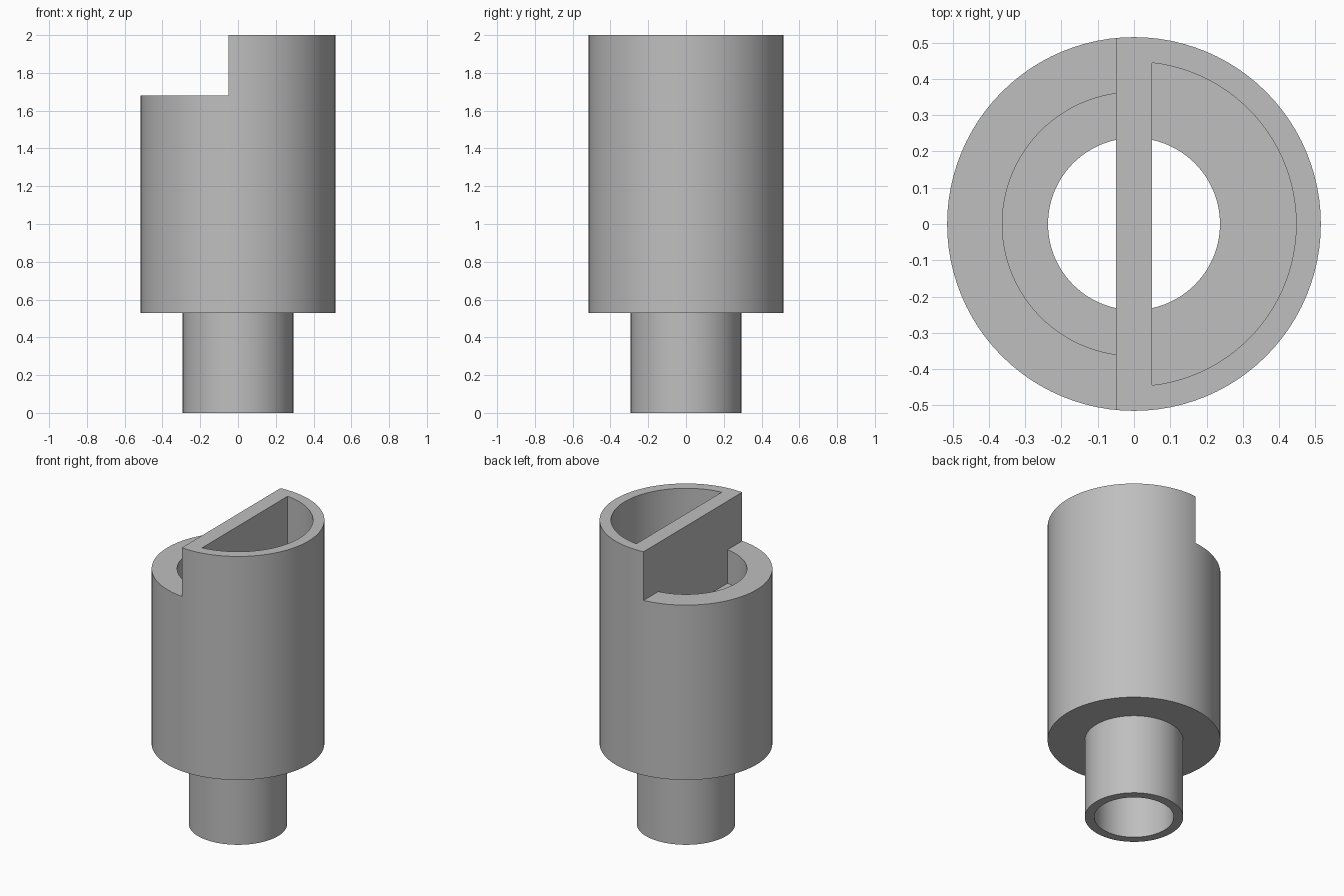
import bpy, bmesh, math

cube = bpy.data.objects.get("Cube")
if cube:
    bpy.data.objects.remove(cube, do_unlink=True)

grey = bpy.data.materials.new("plain grey")
grey.use_nodes = True
COLOUR = (0.52, 0.52, 0.52, 1)
grey.diffuse_color = COLOUR
grey.node_tree.nodes["Principled BSDF"].inputs["Base Color"].default_value = COLOUR

SEGMENTS = 96
WEB = 0.05      # half thickness of the dividing wall
FLOOR = 1.46    # floor of both chambers


def prism(name, outline, z0, z1):
    """Upright solid with the given outline."""
    bm = bmesh.new()
    face = bm.faces.new([bm.verts.new((x, y, z0)) for x, y in outline])
    top = bmesh.ops.extrude_face_region(bm, geom=[face])["geom"]
    verts = [v for v in top if isinstance(v, bmesh.types.BMVert)]
    bmesh.ops.translate(bm, verts=verts, vec=(0, 0, z1 - z0))
    bmesh.ops.recalc_face_normals(bm, faces=bm.faces[:])
    mesh = bpy.data.meshes.new(name)
    bm.to_mesh(mesh)
    bm.free()
    mesh.materials.append(grey)
    ob = bpy.data.objects.new(name, mesh)
    bpy.context.collection.objects.link(ob)
    return ob


def circle(r):
    return [(r * math.cos(a), r * math.sin(a))
            for a in (math.tau * i / SEGMENTS for i in range(SEGMENTS))]


def half_disc(r, side):
    """Disc segment lying beyond the dividing wall on one side."""
    limit = math.acos(WEB / r)
    n = SEGMENTS // 2
    angles = [-limit + 2 * limit * i / n for i in range(n + 1)]
    return [(side * r * math.cos(a), r * math.sin(a)) for a in angles]


def combine(target, tool, operation):
    """Apply a boolean and remove the tool."""
    mod = target.modifiers.new("boolean", "BOOLEAN")
    mod.operation, mod.object, mod.solver = operation, tool, "EXACT"
    bpy.context.view_layer.objects.active = target
    bpy.ops.object.modifier_apply(modifier=mod.name)
    bpy.data.objects.remove(tool, do_unlink=True)


# Wide body with a narrower stem below
body = prism("stepped_sleeve", circle(0.515), 0.53, 2.0)
combine(body, prism("stem", circle(0.293), 0, 0.8), "UNION")

# Notch that lowers one half of the rim
notch = [(-1, -1), (-WEB, -1), (-WEB, 1), (-1, 1)]
combine(body, prism("notch", notch, 1.68, 2.3), "DIFFERENCE")

# Chambers on either side of the dividing wall
for side, radius in ((-1, 0.363), (1, 0.447)):
    combine(body, prism("chamber", half_disc(radius, side), FLOOR, 2.3), "DIFFERENCE")

# Bore through the stem, opening into both chambers
combine(body, prism("bore", circle(0.237), -0.2, FLOOR + 0.001), "DIFFERENCE")

# Smooth round walls, sharp rims
bpy.ops.object.select_all(action="DESELECT")
body.select_set(True)
bpy.context.view_layer.objects.active = body
bpy.ops.object.shade_smooth_by_angle(angle=math.radians(30))
